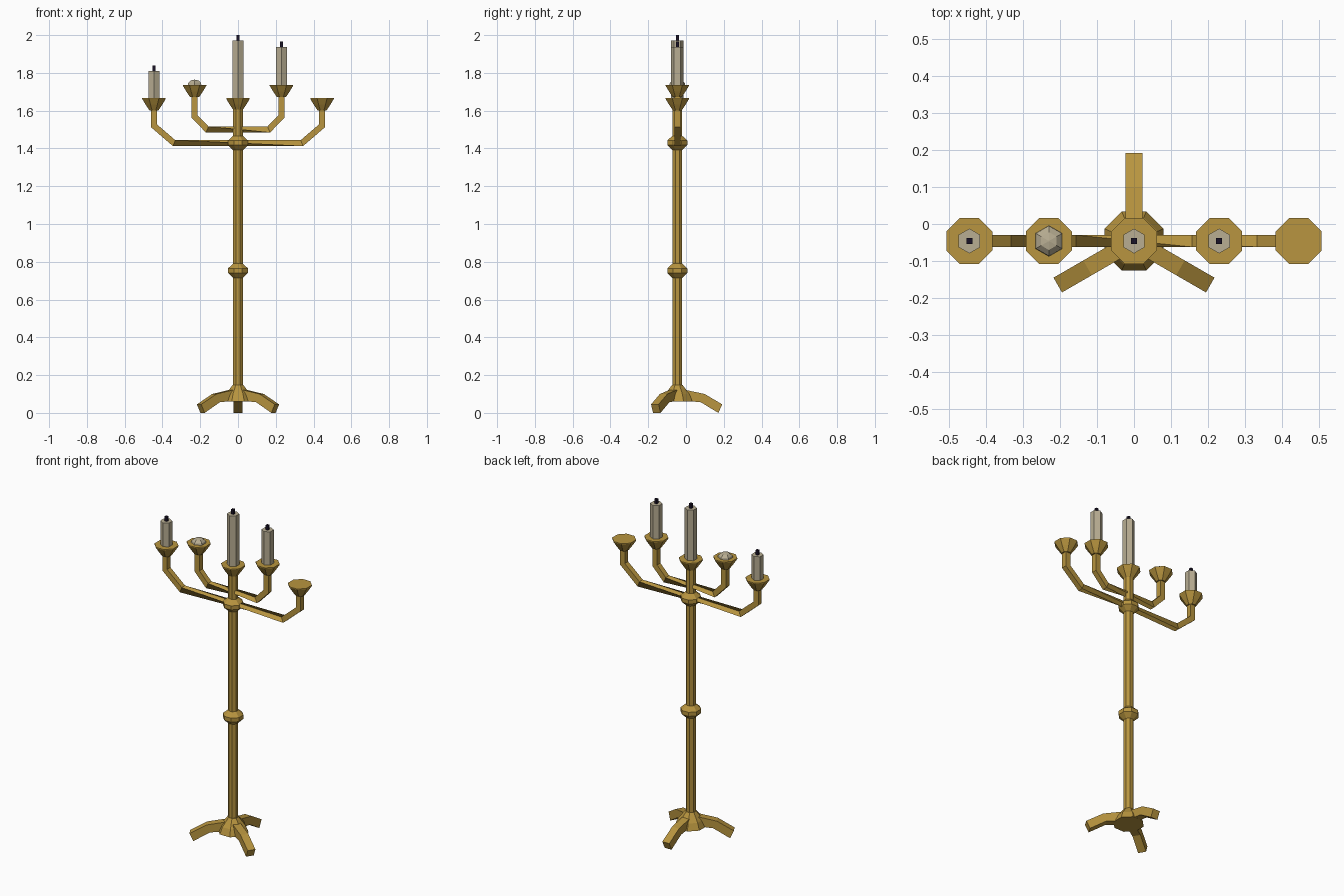
import bpy, bmesh
from math import pi, cos, sin, radians
from mathutils import Vector

cube = bpy.data.objects.get("Cube")
if cube:
    bpy.data.objects.remove(cube, do_unlink=True)

CY = -0.046  # stand axis in y


def material(name, rgb):
    m = bpy.data.materials.new(name)
    m.use_nodes = True
    color = (*rgb, 1.0)
    m.diffuse_color = color
    m.node_tree.nodes["Principled BSDF"].inputs["Base Color"].default_value = color
    return m


brass = material("brass", (0.48, 0.30, 0.05))
wax = material("wax", (0.48, 0.42, 0.29))
char = material("charred_wick", (0.01, 0.006, 0.02))


def skin(name, rings, mat):
    """Join equal-sized rings of points into a closed, flat-shaded solid."""
    bm = bmesh.new()
    loops = [[bm.verts.new(p) for p in ring] for ring in rings]
    n = len(loops[0])
    for a, b in zip(loops, loops[1:]):
        for i in range(n):
            j = (i + 1) % n
            bm.faces.new((a[i], a[j], b[j], b[i]))
    bm.faces.new(loops[0])
    bm.faces.new(loops[-1])
    bmesh.ops.recalc_face_normals(bm, faces=bm.faces)
    mesh = bpy.data.meshes.new(name)
    bm.to_mesh(mesh)
    bm.free()
    mesh.materials.append(mat)
    obj = bpy.data.objects.new(name, mesh)
    bpy.context.collection.objects.link(obj)
    return obj


def turned(name, x, z, profile, sides, mat, start=None):
    """Lathe a (flat radius, height) profile into a faceted solid."""
    start = pi / sides if start is None else start
    rings = []
    for r, h in profile:
        rad = r / cos(pi / sides)
        angles = [start + 2 * pi * i / sides for i in range(sides)]
        rings.append([(x + rad * cos(a), CY + rad * sin(a), z + h) for a in angles])
    return skin(name, rings, mat)


# Pole, knobs and foot hub
turned("pole", 0, 0, [(0.026, 0.08), (0.026, 1.62)], 8, brass)
knob = [(0.026, -0.039), (0.053, -0.012), (0.053, 0.012), (0.026, 0.037)]
turned("middle_knob", 0, 0.753, knob, 8, brass)
turned("arm_knob", 0, 1.43, knob, 8, brass)
turned("foot_hub", 0, 0, [(0.08, 0.06), (0.064, 0.1), (0.028, 0.148)], 8, brass)

# Three arched feet: (distance, top height) and (distance, bottom height)
foot_top = [(0.0, 0.125), (0.05, 0.12), (0.145, 0.1), (0.238, 0.045)]
foot_bottom = [(0.0, 0.065), (0.05, 0.064), (0.125, 0.056), (0.217, 0.0)]
for label, angle in (("back", 90), ("right", 210), ("left", 330)):
    out = Vector((cos(radians(angle)), sin(radians(angle)), 0))
    side = Vector((-out.y, out.x, 0)) * 0.023
    base = Vector((0, CY, 0))
    rings = []
    for (rt, zt), (rb, zb) in zip(foot_top, foot_bottom):
        top = base + out * rt + Vector((0, 0, zt))
        low = base + out * rb + Vector((0, 0, zb))
        rings.append([top - side, top + side, low + side, low - side])
    skin(label + "_foot", rings, brass)


def arm_pair(name, half, corner, z_low, z_bend, z_top, a=0.016):
    """Square bar bent up at both ends, with a quarter twist along its middle."""
    right = [(corner, z_low), (half, z_bend), (half, z_top)]
    path = [Vector((-x, z)) for x, z in reversed(right)] + [Vector(p) for p in right]
    rings = []
    for i, p in enumerate(path):
        before = (p - path[i - 1]).normalized() if i else None
        after = (path[i + 1] - p).normalized() if i < len(path) - 1 else None
        before, after = before or after, after or before
        tangent = (before + after).normalized()
        normal = Vector((-tangent.y, tangent.x)) * (a / tangent.dot(before))
        ring = []
        for sy, sn in ((-1, -1), (1, -1), (1, 1), (-1, 1)):
            q = p + normal * sn
            ring.append((q.x, CY + sy * a, q.y))
        if i >= 3:
            ring = ring[1:] + ring[:1]
        rings.append(ring)
    skin(name, rings, brass)


arm_pair("outer_arms", 0.445, 0.338, 1.428, 1.52, 1.62)
arm_pair("inner_arms", 0.23, 0.163, 1.5, 1.57, 1.69)

# Candle cups: name, x, rim height
cup = [(0.024, -0.065), (0.044, -0.035), (0.062, -0.005), (0.062, 0.0)]
cups = {"outer_right": (-0.445, 1.667), "inner_right": (-0.23, 1.737),
        "center": (0, 1.667), "inner_left": (0.23, 1.737), "outer_left": (0.445, 1.667)}
for label, (x, z) in cups.items():
    turned(label + "_cup", x, z, cup, 8, brass)

# Candles with square wicks
for label, top in (("outer_right", 1.81), ("center", 1.972), ("inner_left", 1.938)):
    x, z = cups[label]
    turned(label + "_candle", x, z, [(0.029, -0.01), (0.029, top - z)], 6, wax)
    turned(label + "_wick", x, top, [(0.008, -0.005), (0.008, 0.028)], 4, char)

# Burnt-down stub
x, z = cups["inner_right"]
turned("melted_stub", x, z, [(0.037, -0.005), (0.034, 0.01), (0.021, 0.023), (0.002, 0.027)], 6, wax)
